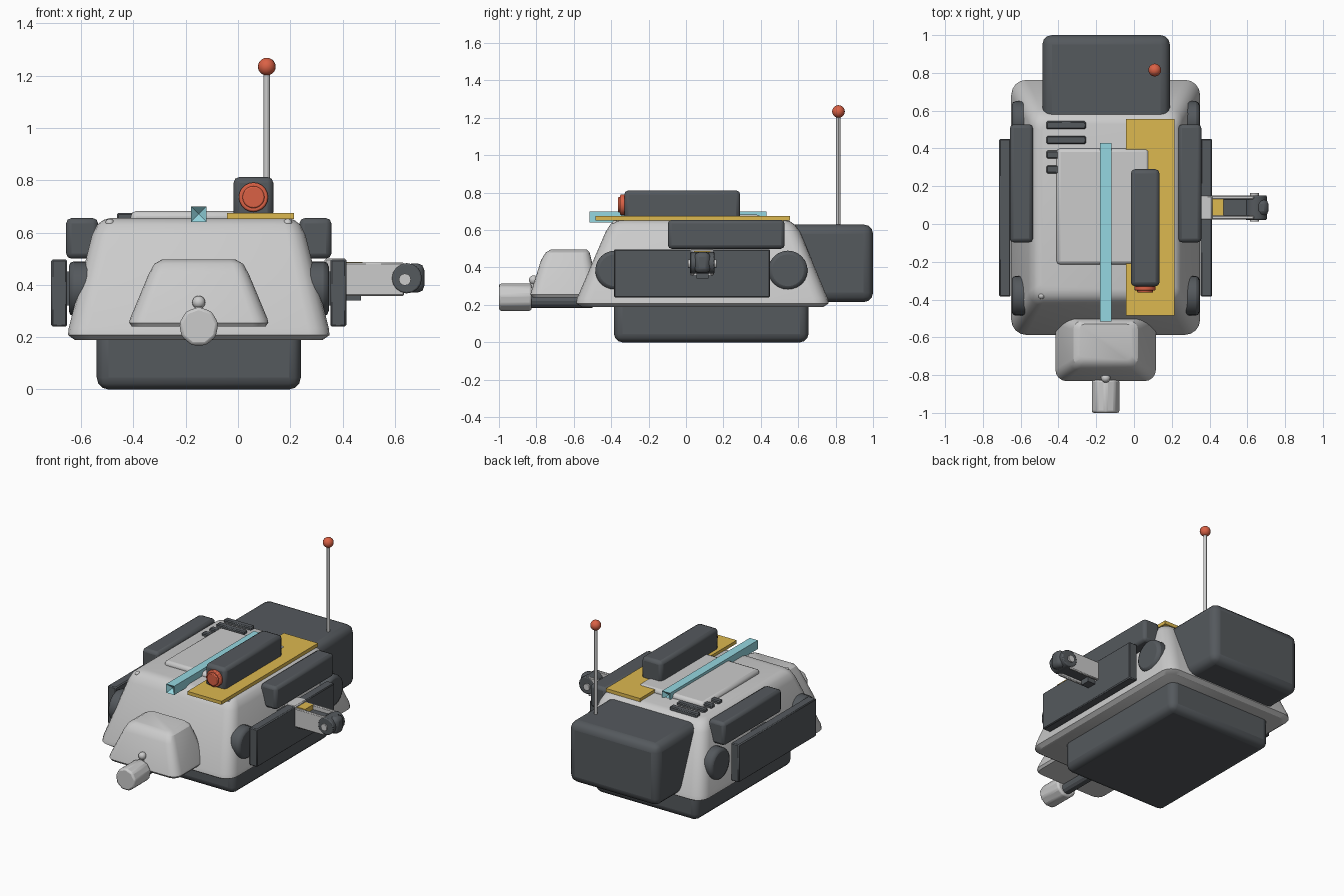
import bpy, bmesh, math
from mathutils import Matrix, Vector

if "Cube" in bpy.data.objects:
    bpy.data.objects.remove(bpy.data.objects["Cube"])

CX = -0.15  # hull centre line


def material(name, rgb):
    m = bpy.data.materials.new(name)
    m.diffuse_color = (*rgb, 1)
    m.use_nodes = True
    m.node_tree.nodes["Principled BSDF"].inputs["Base Color"].default_value = m.diffuse_color
    return m


DARK = material("dark_grey", (0.09, 0.10, 0.11))
YELLOW = material("yellow", (0.72, 0.48, 0.08))
RED = material("red", (0.70, 0.12, 0.06))
CYAN = material("cyan", (0.30, 0.68, 0.75))


def finish(name, bm, mat=None, bevel=0, segs=2, smooth=True):
    bmesh.ops.recalc_face_normals(bm, faces=bm.faces)
    me = bpy.data.meshes.new(name)
    bm.to_mesh(me)
    bm.free()
    ob = bpy.data.objects.new(name, me)
    bpy.context.collection.objects.link(ob)
    if mat:
        me.materials.append(mat)
    if bevel:
        b = ob.modifiers.new("bevel", "BEVEL")
        b.width, b.segments, b.limit_method = bevel, segs, "ANGLE"
    if smooth:
        bpy.ops.object.select_all(action="DESELECT")
        bpy.context.view_layer.objects.active = ob
        ob.select_set(True)
        bpy.ops.object.shade_smooth_by_angle(angle=math.radians(30))
    return ob


def box(name, x, y, z, mat=None, bevel=0.0, segs=2):
    bm = bmesh.new()
    size = (x[1] - x[0], y[1] - y[0], z[1] - z[0])
    mid = (sum(x) / 2, sum(y) / 2, sum(z) / 2)
    bmesh.ops.create_cube(bm, size=1, matrix=Matrix.Translation(mid) @ Matrix.Diagonal((*size, 1)))
    return finish(name, bm, mat, bevel, segs)


def rod(name, a, b, r, mat=None, sides=16, bevel=0.0, r2=None):
    a, b = Vector(a), Vector(b)
    bm = bmesh.new()
    rot = (b - a).to_track_quat("Z", "Y").to_matrix().to_4x4()
    bmesh.ops.create_cone(bm, cap_ends=True, segments=sides, radius1=r, radius2=r if r2 is None else r2,
                          depth=(b - a).length, matrix=Matrix.Translation((a + b) / 2) @ rot)
    return finish(name, bm, mat, bevel)


def ball(name, c, r, mat=None):
    bm = bmesh.new()
    bmesh.ops.create_uvsphere(bm, u_segments=16, v_segments=10, radius=r, matrix=Matrix.Translation(c))
    return finish(name, bm, mat)


def loft(name, rings, mat=None):
    # stack of rounded rectangles: (z, half width, y front, y back, corner radius)
    bm, loops = bmesh.new(), []
    for z, hx, y0, y1, r in rings:
        corners = [(CX + hx - r, y1 - r, 0), (CX - hx + r, y1 - r, 90),
                   (CX - hx + r, y0 + r, 180), (CX + hx - r, y0 + r, 270)]
        loops.append([bm.verts.new((cx + r * math.cos(math.radians(a + k * 22.5)),
                                    cy + r * math.sin(math.radians(a + k * 22.5)), z))
                      for cx, cy, a in corners for k in range(5)])
    n = len(loops[0])
    for lo, hi in zip(loops, loops[1:]):
        for i in range(n):
            bm.faces.new((lo[i], lo[(i + 1) % n], hi[(i + 1) % n], hi[i]))
    bm.faces.new(loops[0])
    bm.faces.new(loops[-1])
    return finish(name, bm, mat)


# Hull, nose and lower base
loft("hull", [(0.19, 0.475, -0.56, 0.735, 0.07), (0.208, 0.5, -0.587, 0.763, 0.08),
              (0.235, 0.497, -0.583, 0.758, 0.08), (0.59, 0.408, -0.43, 0.61, 0.07),
              (0.63, 0.388, -0.405, 0.58, 0.06), (0.648, 0.365, -0.38, 0.555, 0.05),
              (0.655, 0.34, -0.35, 0.53, 0.04)])
loft("nose", [(0.24, 0.255, -0.82, -0.46, 0.05), (0.255, 0.266, -0.832, -0.46, 0.06),
              (0.27, 0.263, -0.828, -0.47, 0.06), (0.44, 0.192, -0.775, -0.505, 0.05),
              (0.48, 0.17, -0.75, -0.515, 0.04), (0.497, 0.14, -0.72, -0.53, 0.03)])
box("lower_base", (-0.54, 0.24), (-0.385, 0.655), (0, 0.25), DARK, 0.045, 3)

# Front nozzle and its sight
rod("nozzle", (CX, -1.0, 0.24), (CX, -0.825, 0.24), 0.076, None, 9, 0.012)
rod("nozzle_shaft", (CX, -0.83, 0.22), (CX, -0.5, 0.22), 0.036, DARK, 12)
ball("nozzle_sight", (CX, -0.815, 0.333), 0.025)
rod("sight_stem", (CX, -0.82, 0.29), (CX, -0.82, 0.33), 0.014)

# Rear pack and antenna
box("rear_pack", (-0.485, 0.19), (0.5, 1.0), (0.215, 0.63), DARK, 0.05, 3)
rod("antenna_mast", (0.11, 0.815, 0.6), (0.11, 0.815, 1.22), 0.012, None, 12)
ball("antenna_tip", (0.11, 0.815, 1.234), 0.034, RED)

# Mirrored side fittings
for s, side in ((-1, "left"), (1, "right")):
    def span(a, b):
        return tuple(sorted((CX + s * a, CX + s * b)))
    box(f"upper_pod_{side}", span(0.385, 0.507), (-0.097, 0.527), (0.5, 0.655), DARK, 0.02, 2)
    box(f"side_panel_{side}", span(0.503, 0.564), (-0.385, 0.45), (0.24, 0.497), DARK, 0.006, 1)
    for y, end in ((-0.38, "front"), (0.545, "rear")):
        rod(f"side_disc_{end}_{side}", (CX + s * 0.4, y, 0.385), (CX + s * 0.497, y, 0.385),
            0.105, DARK, 24, 0.02)
    box(f"panel_mount_{side}", span(0.4, 0.51), (0.0, 0.15), (0.32, 0.45), DARK)
    ball(f"roof_rivet_{side}", (CX + s * 0.34, -0.38, 0.635), 0.017)

# Roof fittings
box("roof_plate", (-0.41, 0.08), (-0.215, 0.4), (0.62, 0.682), None, 0.02, 2)
box("yellow_strip", (-0.042, 0.215), (-0.485, 0.555), (0.652, 0.675), YELLOW)
for i in range(4):
    y = 0.523 - i * 0.078
    box(f"roof_vent_{i + 1}", (-0.463, -0.255), (y - 0.021, y + 0.021), (0.63, 0.675), DARK, 0.006, 1)

# Cyan bar with recessed pyramid ends
bm = bmesh.new()
bmesh.ops.create_cube(bm, size=1, matrix=Matrix.Translation((CX, -0.043, 0.67))
                      @ Matrix.Diagonal((0.06, 0.945, 0.06, 1)))
bm.normal_update()
for f in [f for f in bm.faces if abs(f.normal.y) > 0.9]:
    inward = -f.normal * 0.03
    v = bmesh.ops.poke(bm, faces=[f])["verts"][0]
    v.co += inward
finish("cyan_bar", bm, CYAN, smooth=False)

# Roof lamp housing with red lens
box("lamp_housing", (-0.017, 0.135), (-0.33, 0.29), (0.655, 0.812), DARK, 0.022, 2)
rod("lamp_ring", (0.059, -0.3, 0.735), (0.059, -0.352, 0.735), 0.056, RED, 20, 0.006)
rod("lamp_lens", (0.059, -0.34, 0.735), (0.059, -0.363, 0.735), 0.042, RED, 20, 0.005)

# Side arm on the right
box("arm_base", (0.33, 0.415), (0.02, 0.15), (0.355, 0.5), None, 0.006, 1)
for y, n in ((0.025, "front"), (0.13, "rear")):
    box(f"arm_plate_{n}", (0.4, 0.635), (y, y + 0.02), (0.358, 0.485), None, 0.005, 1)
box("arm_core", (0.4, 0.64), (0.04, 0.135), (0.375, 0.455), DARK)
box("arm_yellow_block", (0.415, 0.475), (0.044, 0.132), (0.44, 0.488), YELLOW)
box("arm_lower_block", (0.4, 0.47), (0.055, 0.12), (0.34, 0.38), DARK)
rod("arm_knuckle", (0.645, 0.022, 0.425), (0.645, 0.152, 0.425), 0.058, DARK, 16, 0.006)
box("arm_claw", (0.64, 0.712), (0.045, 0.13), (0.37, 0.482), DARK, 0.025, 2)
rod("arm_pin", (0.638, 0.012, 0.42), (0.638, 0.163, 0.42), 0.023, None, 12)
